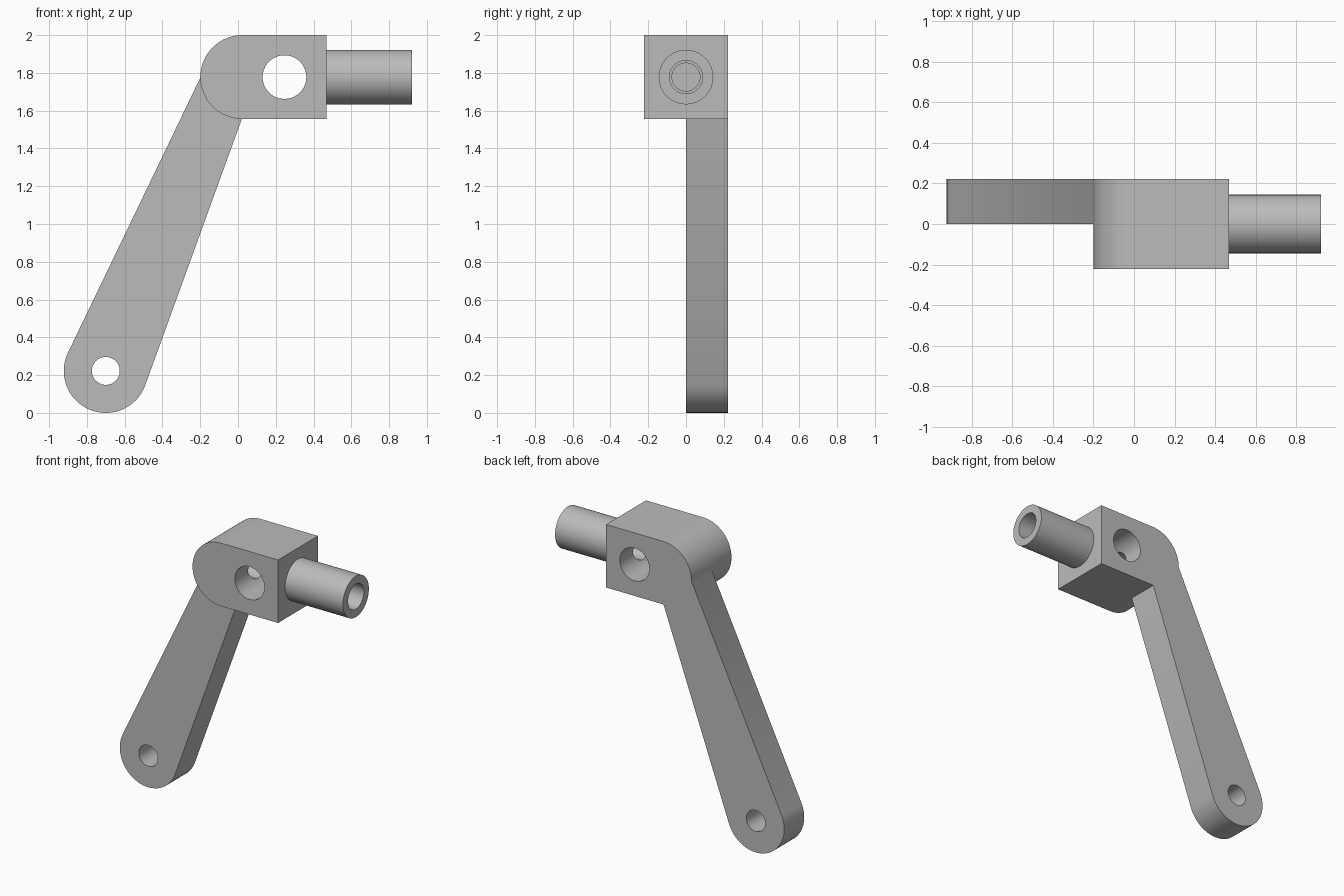
import bpy, bmesh, math
from mathutils import Matrix, Vector

if "Cube" in bpy.data.objects:
    bpy.data.objects.remove(bpy.data.objects["Cube"], do_unlink=True)

R = 0.2222                       # half thickness of the block, radius of both ends
AXIS_Z = 2 - R                   # height of the tube axis
PIVOT = Vector((-0.70, R))       # arm eye centre (x, z)
KNUCKLE = Vector((0.023, AXIS_Z))

grey = bpy.data.materials.new("plain grey")
grey.use_nodes = True
colour = (0.5, 0.5, 0.5, 1)
grey.diffuse_color = colour
grey.node_tree.nodes["Principled BSDF"].inputs["Base Color"].default_value = colour


def make_object(name, bm):
    bmesh.ops.recalc_face_normals(bm, faces=bm.faces)
    mesh = bpy.data.meshes.new(name)
    bm.to_mesh(mesh)
    bm.free()
    mesh.materials.append(grey)
    obj = bpy.data.objects.new(name, mesh)
    bpy.context.collection.objects.link(obj)
    return obj


def arc(centre, radius, start, end, steps=40):
    angles = [math.radians(start + (end - start) * i / steps) for i in range(steps + 1)]
    return [centre + radius * Vector((math.cos(a), math.sin(a))) for a in angles]


def plate(name, outline, y0, y1):
    """Extrude an x-z outline from y0 to y1."""
    bm = bmesh.new()
    face = bm.faces.new([bm.verts.new((p.x, y0, p.y)) for p in outline])
    grown = bmesh.ops.extrude_face_region(bm, geom=[face])["geom"]
    bmesh.ops.translate(bm, vec=(0, y1 - y0, 0),
                        verts=[v for v in grown if isinstance(v, bmesh.types.BMVert)])
    return make_object(name, bm)


def cylinder(name, axis, radius, start, end, x=0, z=AXIS_Z):
    """Cylinder along x or y between start and end."""
    bm = bmesh.new()
    bmesh.ops.create_cone(bm, cap_ends=True, segments=64, radius1=radius,
                          radius2=radius, depth=end - start)
    mid = (start + end) / 2
    if axis == "X":
        place = Matrix.Translation((mid, 0, z)) @ Matrix.Rotation(math.pi / 2, 4, "Y")
    else:
        place = Matrix.Translation((x, mid, z)) @ Matrix.Rotation(math.pi / 2, 4, "X")
    bmesh.ops.transform(bm, matrix=place, verts=bm.verts)
    return make_object(name, bm)


def combine(body, other, operation):
    mod = body.modifiers.new(operation.lower(), "BOOLEAN")
    mod.operation, mod.solver, mod.object = operation, "EXACT", other
    bpy.context.view_layer.objects.active = body
    bpy.ops.object.modifier_apply(modifier=mod.name)
    bpy.data.objects.remove(other, do_unlink=True)


# Block with a rounded end
block_outline = arc(KNUCKLE, R, 90, 270) + [Vector((0.468, 2 - 2 * R)), Vector((0.468, 2))]
body = plate("lever_body", block_outline, -R, R)

# Arm with a rounded eye, its upper end buried in the block
arm_outline = arc(PIVOT, R, 154.2, 340) + [
    Vector((0.02, 2 - 2 * R)), KNUCKLE, Vector((-0.198, AXIS_Z))]
combine(body, plate("arm", arm_outline, 0, R), "UNION")

# Tube on the side of the block
combine(body, cylinder("tube", "X", 0.1444, 0.41, 0.92), "UNION")

# Cross hole, arm eye, stepped bore
for cutter in (
    cylinder("cross_hole", "Y", 0.1156, -0.4, 0.4, x=0.246),
    cylinder("arm_eye", "Y", 0.074, -0.4, 0.4, x=PIVOT.x, z=PIVOT.y),
    cylinder("tube_bore", "X", 0.088, 0.468, 1.0),
    cylinder("inner_bore", "X", 0.074, 0.023, 0.6),
):
    combine(body, cutter, "DIFFERENCE")

# Smooth shading with sharp edges
bpy.ops.object.select_all(action="DESELECT")
body.select_set(True)
bpy.context.view_layer.objects.active = body
bpy.ops.object.shade_smooth_by_angle(angle=math.radians(30))
